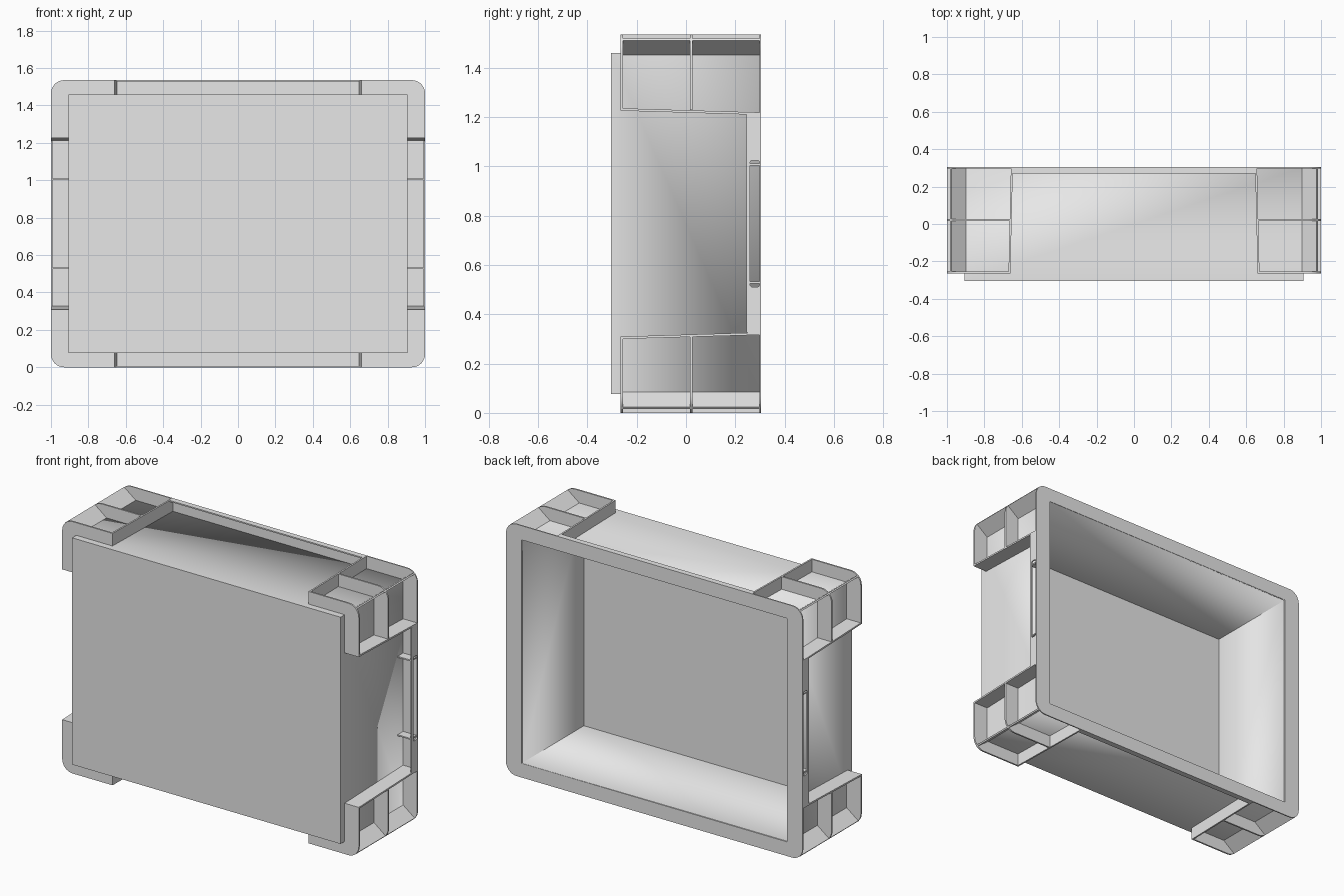
import bpy, bmesh, math
from mathutils import Vector

cube = bpy.data.objects.get("Cube")
if cube:
    bpy.data.objects.remove(cube, do_unlink=True)

H = 0.7675            # half height of the rim, also the centre height
BX, BZ = 0.905, 0.691  # half size of the tray
FRONT, BACK = -0.305, 0.305
T = 0.01              # wall thickness

grey = bpy.data.materials.new("light_grey_plastic")
grey.use_nodes = True
grey.diffuse_color = (0.8, 0.8, 0.8, 1)
grey.node_tree.nodes["Principled BSDF"].inputs["Base Color"].default_value = grey.diffuse_color


def finish(name, bm, mirror=""):
    """Turn a bmesh into an object centred on the crate, mirrored over the given axes."""
    bmesh.ops.recalc_face_normals(bm, faces=bm.faces)
    mesh = bpy.data.meshes.new(name)
    bm.to_mesh(mesh)
    bm.free()
    mesh.materials.append(grey)
    ob = bpy.data.objects.new(name, mesh)
    ob.location.z = H
    bpy.context.collection.objects.link(ob)
    bpy.ops.object.select_all(action='DESELECT')
    bpy.context.view_layer.objects.active = ob
    ob.select_set(True)
    bpy.ops.object.shade_smooth_by_angle(angle=math.radians(30))
    if mirror:
        mod = ob.modifiers.new("Mirror", 'MIRROR')
        mod.use_axis = ["X" in mirror, False, "Z" in mirror]
        mod.use_mirror_merge = False
    return ob


def plate(name, loops, axis, lo, hi, mirror=""):
    """Extrude an outline (plus optional hole) along one axis."""
    bm = bmesh.new()
    i = "XYZ".index(axis)
    step = Vector([hi - lo if k == i else 0 for k in range(3)])
    edges = []
    for loop in loops:
        verts = []
        for p in loop:
            co = list(p)
            co.insert(i, lo)
            verts.append(bm.verts.new(co))
        if len(loops) == 1:
            bm.faces.new(verts)
        else:
            edges += [bm.edges.new((verts[k - 1], verts[k])) for k in range(len(verts))]
    if edges:
        bmesh.ops.triangle_fill(bm, use_beauty=True, edges=edges, normal=step.normalized())
    out = bmesh.ops.extrude_face_region(bm, geom=bm.faces[:], use_keep_orig=True)
    moved = [g for g in out["geom"] if isinstance(g, bmesh.types.BMVert)]
    bmesh.ops.translate(bm, verts=moved, vec=step)
    return finish(name, bm, mirror)


def arc(cx, cy, r, start, steps=8):
    """Quarter circle, counter-clockwise from the start angle in degrees."""
    angles = [math.radians(start + 90 * k / steps) for k in range(steps + 1)]
    return [(cx + r * math.cos(a), cy + r * math.sin(a)) for a in angles]


def rounded(cx, cy, hx, hy, r):
    x, y = hx - r, hy - r
    return (arc(cx + x, cy + y, r, 0) + arc(cx - x, cy + y, r, 90)
            + arc(cx - x, cy - y, r, 180) + arc(cx + x, cy - y, r, 270))


def rect(x0, x1, y0, y1):
    return [(x0, y0), (x1, y0), (x1, y1), (x0, y1)]


# Tray open at the back
bm = bmesh.new()
bmesh.ops.create_cube(bm, size=1)
for v in bm.verts:
    v.co = (v.co.x * 2 * BX, FRONT if v.co.y < 0 else BACK - 0.002, v.co.z * 2 * BZ)
bmesh.ops.delete(bm, geom=[f for f in bm.faces if f.calc_center_median().y > 0.2],
                 context='FACES_ONLY')
tray = finish("tray", bm)
solid = tray.modifiers.new("Walls", 'SOLIDIFY')
solid.thickness = T
solid.offset = -1
solid.use_even_offset = True

# Flat rim around the opening
R = 0.07
ix, iz = BX - T, BZ - T
plate("rim", [rounded(0, 0, 1, H, R), rect(-ix, ix, -iz, iz)], "Y", 0.298, BACK)

# Lips folded forward from the rim, with a handle slot on each side
plate("long_lip", [rect(-0.65, 0.65, H - 0.008, H)], "Z".replace("Z", "Y"), 0.27, 0.3, "Z")
side = [(0.245, -0.442), (0.3, -0.442), (0.3, 0.442), (0.245, 0.442)]
slot = rounded(0.279, 0, 0.019, 0.257, 0.01)
plate("side_lip", [side, slot], "X", 0.992, 1, "X")
plate("handle_rib", [rect(0.9, 0.995, 0.235, 0.243)], "Y", 0.245, 0.3, "XZ")

# Corner brackets: stacked shelves that wrap each corner
shelf = ([(0.9, 0.46), (1, 0.46)] + arc(1 - R, H - R, R, 0)
         + [(0.66, H), (0.66, BZ - 0.005), (0.9, BZ - 0.005)])
for name, y in (("front_shelf", -0.265), ("middle_shelf", 0.017)):
    plate(name, [shelf], "Y", y, y + T, "XZ")

# Slightly drafted end walls of the brackets
end = [(0.661, -0.265), (0.671, -0.265), (0.658, 0.3), (0.648, 0.3)]
plate("bracket_end_wall", [end], "Z", BZ - 0.005, H, "XZ")
end = [(-0.265, 0.458), (-0.265, 0.468), (0.3, 0.451), (0.3, 0.441)]
plate("bracket_side_wall", [end], "X", 0.9, 1, "XZ")

# Diagonal web from the tray corner to the rounded bracket corner
a = Vector((BX - 0.005, BZ - 0.005))
b = Vector((1 - 0.29 * R, H - 0.29 * R))
n = (b - a).orthogonal().normalized() * 0.005
plate("corner_web", [[a - n, b - n, b + n, a + n]], "Y", -0.265, 0.3, "XZ")
